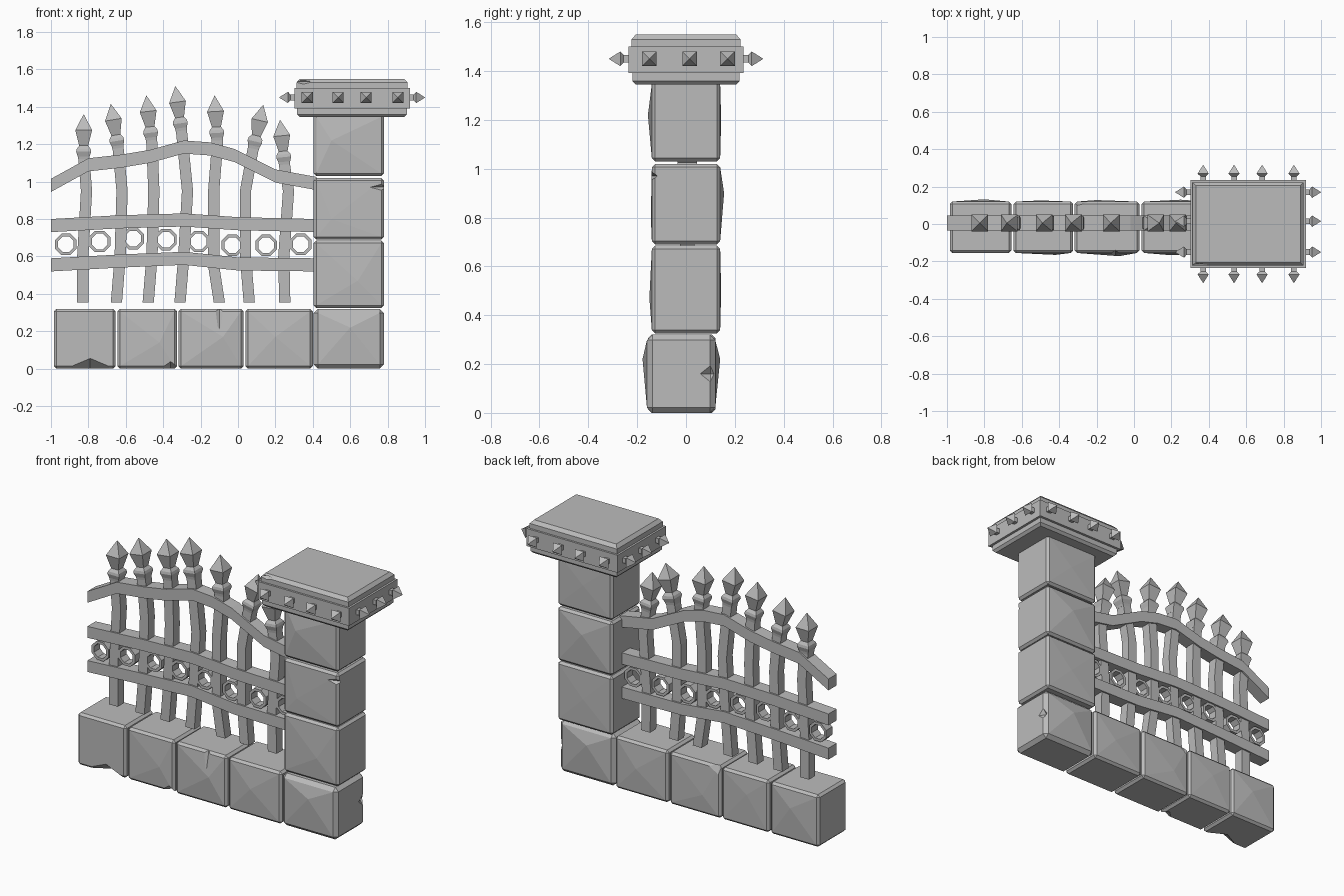
import bpy
import bmesh
from mathutils import Vector

default = bpy.data.objects.get("Cube")
if default:
    bpy.data.objects.remove(default, do_unlink=True)

X, Y, Z = Vector((1, 0, 0)), Vector((0, 1, 0)), Vector((0, 0, 1))
FENCE_Y = 0.005

grey = bpy.data.materials.new("stone grey")
grey.use_nodes = True
colour = (0.5, 0.5, 0.5, 1)
grey.diffuse_color = colour
grey.node_tree.nodes["Principled BSDF"].inputs["Base Color"].default_value = colour


def finish(name, bm):
    """Turn a bmesh into a flat-shaded object."""
    bmesh.ops.recalc_face_normals(bm, faces=bm.faces[:])
    mesh = bpy.data.meshes.new(name)
    bm.to_mesh(mesh)
    bm.free()
    mesh.materials.append(grey)
    obj = bpy.data.objects.new(name, mesh)
    bpy.context.collection.objects.link(obj)
    return obj


def loft(name, centres, sizes, u, v):
    """Join rectangles of half sizes (along u, along v) into a capped solid."""
    bm = bmesh.new()
    rings = []
    for c, (hu, hv) in zip(centres, sizes):
        rings.append([bm.verts.new(Vector(c) + u * hu * a + v * hv * b)
                      for a, b in ((-1, -1), (1, -1), (1, 1), (-1, 1))])
    for low, high in zip(rings, rings[1:]):
        for i in range(4):
            j = (i + 1) % 4
            bm.faces.new((low[i], low[j], high[j], high[i]))
    bm.faces.new(rings[0][::-1])
    bm.faces.new(rings[-1])
    return finish(name, bm)


def stone(name, xs, ys, zs, front=None, back=None, chamfer=0.014):
    """Chamfered block; front and back bulge to an apex (x, z, bulge)."""
    bm = bmesh.new()
    bmesh.ops.create_cube(bm, size=1)
    for vert in bm.verts:
        vert.co = [lo + (k + 0.5) * (hi - lo)
                   for k, (lo, hi) in zip(vert.co, (xs, ys, zs))]
    bmesh.ops.bevel(bm, geom=bm.edges[:], offset=chamfer, segments=1,
                    affect='EDGES')
    for apex, sign in ((front, -1), (back, 1)):
        if apex:
            bm.normal_update()
            face = max(bm.faces, key=lambda f: f.normal.y * sign * f.calc_area())
            centre = bmesh.ops.poke(bm, faces=[face])["verts"][0]
            centre.co = (apex[0], centre.co.y + sign * apex[2], apex[1])
    return finish(name, bm)


def notch(obj, centre, radii):
    """Chip an angular dent out of a block."""
    bm = bmesh.new()
    bmesh.ops.create_icosphere(bm, subdivisions=1, radius=1)
    bmesh.ops.delete(bm, geom=bm.verts[:], context='VERTS')
    for sx in (-1, 1):
        for sy in (-1, 1):
            for sz in (-1, 1):
                tri = [bm.verts.new(Vector(centre) + axis * s * r)
                       for axis, s, r in zip((X, Y, Z), (sx, sy, sz), radii)]
                bm.faces.new(tri)
    bmesh.ops.remove_doubles(bm, verts=bm.verts[:], dist=0.0001)
    cutter = finish("chip_cutter", bm)
    cutter.hide_render = True
    mod = obj.modifiers.new("chip", 'BOOLEAN')
    mod.operation, mod.solver, mod.object = 'DIFFERENCE', 'EXACT', cutter
    graph = bpy.context.evaluated_depsgraph_get()
    mesh = bpy.data.meshes.new_from_object(obj.evaluated_get(graph))
    obj.modifiers.clear()
    obj.data = mesh
    bpy.data.objects.remove(cutter, do_unlink=True)


# Low wall
wall_y = (-0.155, 0.12)
wall_z = (0, 0.32)
wall = [
    stone("wall_stone_1", (-0.985, -0.655), wall_y, wall_z, None, (-0.8, 0.2, 0.012)),
    stone("wall_stone_2", (-0.645, -0.325), wall_y, wall_z, (-0.42, 0.14, 0.01), (-0.5, 0.2, 0.006)),
    stone("wall_stone_3", (-0.318, 0.03), wall_y, wall_z, (-0.08, 0.17, 0.017), (-0.2, 0.12, 0.008)),
    stone("wall_stone_4", (0.04, 0.4), wall_y, wall_z, (0.2, 0.17, 0.012), (0.25, 0.16, 0.01)),
]
notch(wall[0], (-0.79, -0.155, 0), (0.13, 0.07, 0.055))
notch(wall[1], (-0.36, -0.16, 0), (0.06, 0.06, 0.04))
notch(wall[2], (-0.1, -0.165, 0.32), (0.04, 0.025, 0.12))
notch(wall[2], (-0.3, 0.12, 0.32), (0.08, 0.02, 0.05))

# Pillar
pillar_x = (0.405, 0.78)
pillar_y = (-0.14, 0.14)
foot = stone("pillar_foot", pillar_x, (-0.16, 0.12), wall_z,
             (0.6, 0.22, 0.018), (0.58, 0.22, 0.02), 0.022)
notch(foot, (0.785, 0.1, 0.16), (0.03, 0.05, 0.04))
stone("pillar_stone_1", pillar_x, pillar_y, (0.325, 0.685),
      (0.64, 0.47, 0.01), (0.6, 0.5, 0.004))
middle = stone("pillar_stone_2", pillar_x, pillar_y, (0.69, 1.02),
               (0.5, 0.8, 0.004), (0.6, 0.9, 0.016))
notch(middle, (0.785, -0.145, 0.97), (0.09, 0.03, 0.025))
stone("pillar_stone_3", pillar_x, pillar_y, (1.03, 1.36),
      (0.5, 1.22, 0.016), (0.6, 1.2, 0.004))

# Cap with a raised band
half_x, half_y = 0.309, 0.235
cap_x = 0.61
profile = [(1.345, 0.03), (1.36, 0.015), (1.392, 0.015), (1.392, 0),
           (1.5, 0), (1.5, 0.012), (1.53, 0.012), (1.55, 0.03)]
cap = loft("pillar_cap", [(cap_x, 0, z) for z, inset in profile],
           [(half_x - inset, half_y - inset) for z, inset in profile], X, Y)
notch(cap, (0.35, -0.225, 1.535), (0.06, 0.025, 0.015))


# Studs around the band
def stud(base, out):
    shape = ((-0.01, 0.015), (0.02, 0.015), (0.034, 0.03), (0.081, 0.0005))
    across = Y if out.x else X
    loft("cap_stud", [base + out * d for d, r in shape],
         [(r, r) for d, r in shape], across, Z)


for side in (-1, 1):
    for x in (0.37, 0.535, 0.685, 0.855):
        stud(Vector((x, side * half_y, 1.45)), Y * side)
    for y in (-0.15, 0.015, 0.17):
        stud(Vector((cap_x + side * half_x, y, 1.45)), X * side)


# Fence rails
def rail(name, path):
    loft(name, [(x, FENCE_Y, z) for x, z in path],
         [(0.035, 0.04)] * len(path), Z, Y)


rail("top_rail", [(-1, 0.98), (-0.8, 1.09), (-0.62, 1.11), (-0.47, 1.135),
                  (-0.29, 1.185), (-0.15, 1.175), (-0.02, 1.14), (0.2, 1.03), (0.42, 0.99)])
rail("middle_rail", [(-1, 0.765), (-0.64, 0.785), (-0.29, 0.795), (0, 0.775), (0.42, 0.765)])
rail("lower_rail", [(-1, 0.555), (-0.64, 0.575), (-0.29, 0.59), (0, 0.56), (0.42, 0.555)])

# Bent fence bars, each with a collar and spearhead; the last point is the tip
BARS = [
    [(-0.83, 0.355), (-0.83, 0.6), (-0.81, 0.95), (-0.825, 1.14), (-0.825, 1.36)],
    [(-0.65, 0.355), (-0.63, 0.6), (-0.62, 0.95), (-0.64, 1.17), (-0.68, 1.415)],
    [(-0.48, 0.355), (-0.46, 0.6), (-0.45, 0.95), (-0.46, 1.2), (-0.49, 1.46)],
    [(-0.31, 0.355), (-0.29, 0.6), (-0.27, 0.95), (-0.3, 1.25), (-0.335, 1.51)],
    [(-0.1, 0.355), (-0.13, 0.55), (-0.13, 0.95), (-0.11, 1.2), (-0.125, 1.46)],
    [(0.06, 0.355), (0.04, 0.6), (0.04, 0.95), (0.08, 1.17), (0.135, 1.41)],
    [(0.25, 0.355), (0.245, 0.6), (0.27, 0.95), (0.25, 1.08), (0.225, 1.33)],
]
SPEAR = [(0.24, 0.03), (0.225, 0.032), (0.2, 0.04), (0.185, 0.037),
         (0.168, 0.024), (0.085, 0.045), (0, 0.0005)]
for path in BARS:
    points = [Vector((x, FENCE_Y, z)) for x, z in path]
    tip = points.pop()
    axis = (tip - points[-1]).normalized()
    points.append(tip - axis * 0.22)
    loft("fence_bar", points, [(0.03, 0.03)] * len(points), X, Y)
    loft("spearhead", [tip - axis * d for d, r in SPEAR],
         [(r, r) for d, r in SPEAR], axis.cross(Y), Y)


# Octagonal rings between the bars
def ring(x, z):
    bm = bmesh.new()
    bmesh.ops.create_cone(bm, segments=8, radius1=0.062, radius2=0.062,
                          depth=0.06, cap_ends=True)
    caps = [f for f in bm.faces if len(f.verts) == 8]
    bmesh.ops.inset_individual(bm, faces=caps, thickness=0.017)
    bmesh.ops.bridge_loops(bm, edges=list({e for f in caps for e in f.edges}))
    bmesh.ops.delete(bm, geom=caps, context='FACES_ONLY')
    obj = finish("fence_ring", bm)
    obj.rotation_euler = (1.5708, 0.3927, 0)
    obj.location = (x, FENCE_Y, z)


for x, z in [(-0.92, 0.665), (-0.74, 0.68), (-0.56, 0.695), (-0.385, 0.69),
             (-0.21, 0.68), (-0.03, 0.66), (0.15, 0.66), (0.335, 0.665)]:
    ring(x, z)
